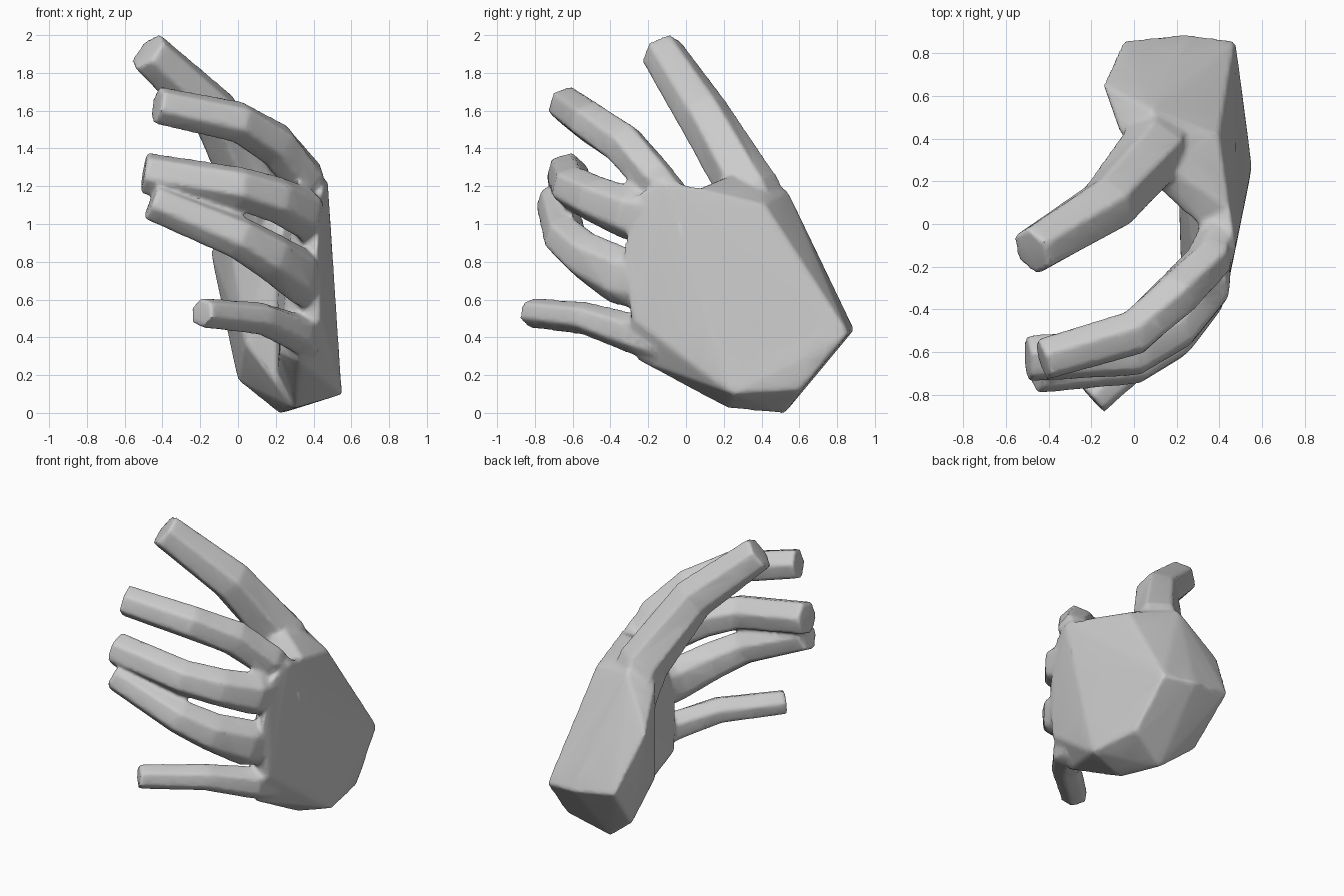
import bpy, bmesh, math
from mathutils import Vector

if "Cube" in bpy.data.objects:
    bpy.data.objects.remove(bpy.data.objects["Cube"])

parts = []


def finish(bm, name):
    bmesh.ops.recalc_face_normals(bm, faces=bm.faces)
    me = bpy.data.meshes.new(name)
    bm.to_mesh(me)
    bm.free()
    ob = bpy.data.objects.new(name, me)
    bpy.context.collection.objects.link(ob)
    parts.append(ob)


def hull(name, pts):
    bm = bmesh.new()
    for p in pts:
        bm.verts.new(p)
    r = bmesh.ops.convex_hull(bm, input=bm.verts)
    junk = [g for g in r['geom_interior'] if isinstance(g, bmesh.types.BMVert)]
    bmesh.ops.delete(bm, geom=junk, context='VERTS')
    finish(bm, name)


def digit(name, path, radii, sides=6):
    """Faceted tube along a bent path, flat at the tip; radii are (width, depth)."""
    pts = [Vector(p) for p in path]
    bm = bmesh.new()
    rings = []
    for i, p in enumerate(pts):
        a = (p - pts[i - 1]).normalized() if i else Vector()
        b = (pts[i + 1] - p).normalized() if i < len(pts) - 1 else Vector()
        t = (a + b).normalized()
        u = t.cross(Vector((0.3, -1, 0.2))).normalized()
        v = t.cross(u)
        ru, rv = radii[i]
        angles = [k * math.tau / sides for k in range(sides)]
        rings.append([bm.verts.new(p + ru * math.cos(w) * u + rv * math.sin(w) * v) for w in angles])
    for r, s in zip(rings, rings[1:]):
        for k in range(sides):
            n = (k + 1) % sides
            bm.faces.new((r[k], r[n], s[n], s[k]))
    bm.faces.new(rings[0])
    bm.faces.new(rings[-1])
    finish(bm, name)


# Palm slab, from the wrist to the knuckles
hull("palm", [
    (.55, .25, .10), (.47, .86, .42), (.30, .21, .03), (.20, .50, .15),
    (.475, -.12, 1.24), (.44, -.26, 1.16), (.42, -.33, .88), (.44, -.29, .50),
    (.32, -.26, .28), (.32, -.03, 1.17), (.28, -.17, .95), (.25, -.24, .60),
    (.22, -.19, .32), (.40, .42, 1.10), (.20, .50, .90)])

# Heel of the hand with the wrist end and the thumb muscle
hull("hand_heel", [
    (.555, .25, .10), (.475, .86, .42), (.24, .89, .44), (-.05, .86, .48),
    (.00, .60, .17), (.22, .52, -.005), (.30, .21, .025), (.04, .28, .36),
    (.50, .61, .12), (-.145, .655, .85), (-.07, .44, 1.08), (.08, .535, 1.18),
    (.40, .42, 1.10), (.20, .22, 1.02)])

# Web between thumb and first finger
hull("thumb_web", [
    (.22, .17, 1.17), (.44, .08, 1.19), (.40, .42, 1.10), (.08, .535, 1.18),
    (-.07, .44, 1.08), (.05, .22, 1.20), (.33, -.03, 1.14), (.05, .34, 1.30)])

# Thumb and fingers, base to tip
digit("thumb", [(.13, .46, .90), (.09, .34, 1.17), (-.12, .09, 1.58), (-.48, -.13, 1.915)],
      [(.17, .16), (.17, .165), (.145, .145), (.12, .12)])
digit("index_finger", [(.39, -.05, 1.12), (.35, -.17, 1.24), (.20, -.33, 1.42), (0, -.51, 1.54), (-.43, -.635, 1.63)],
      [(.10, .09), (.125, .11), (.125, .12), (.115, .115), (.105, .105)])
digit("middle_finger", [(.38, -.17, 1.02), (.35, -.31, 1.06), (.20, -.48, 1.13), (0, -.60, 1.19), (-.50, -.63, 1.27)],
      [(.15, .08), (.145, .11), (.13, .12), (.12, .12), (.115, .115)])
digit("ring_finger", [(.37, -.19, .70), (.32, -.36, .73), (.17, -.53, .83), (0, -.64, .93), (-.46, -.69, 1.12)],
      [(.17, .08), (.16, .11), (.135, .125), (.12, .12), (.105, .11)])
digit("little_finger", [(.37, -.13, .38), (.32, -.28, .42), (.12, -.53, .50), (-.195, -.82, .53)],
      [(.12, .08), (.11, .10), (.09, .10), (.082, .09)])

# Fuse everything into one skin with soft joins
bpy.ops.object.select_all(action='DESELECT')
for ob in parts:
    ob.select_set(True)
hand = parts[0]
bpy.context.view_layer.objects.active = hand
bpy.ops.object.join()
hand.name = "hand"
m = hand.modifiers.new("fuse", 'REMESH')
m.mode = 'VOXEL'
m.voxel_size = 0.014
m = hand.modifiers.new("soften", 'SMOOTH')
m.factor = 0.5
m.iterations = 8
m = hand.modifiers.new("simplify", 'DECIMATE')
m.ratio = 0.12
for name in ("fuse", "soften", "simplify"):
    bpy.ops.object.modifier_apply(modifier=name)
bpy.ops.object.shade_smooth_by_angle(angle=math.radians(60))
